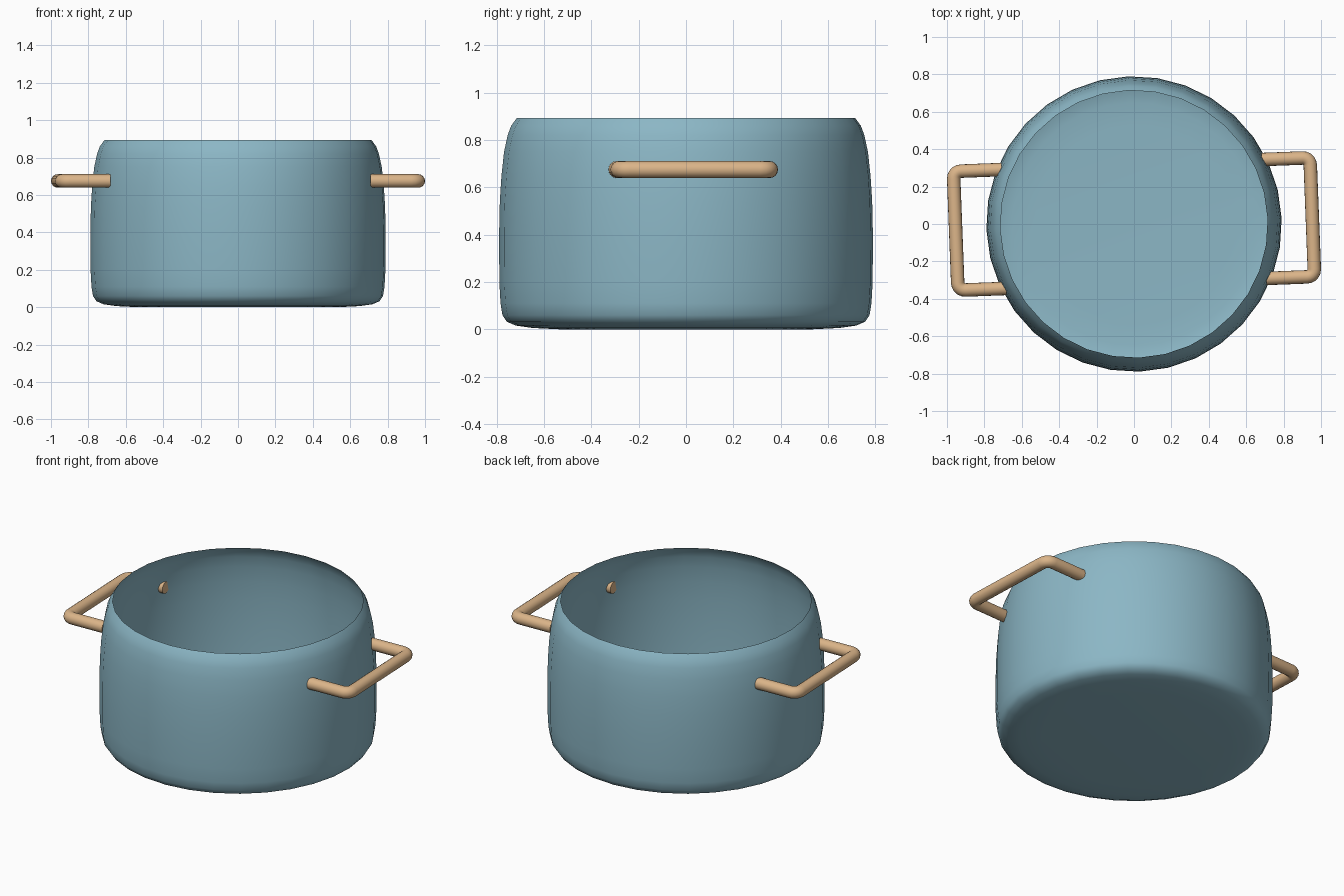
import bpy, bmesh, math
from mathutils import Vector

if "Cube" in bpy.data.objects:
    bpy.data.objects.remove(bpy.data.objects["Cube"])

TURN = math.radians(2.2)   # whole pot is turned slightly about z


def material(name, rgb):
    m = bpy.data.materials.new(name)
    m.diffuse_color = (*rgb, 1)
    m.use_nodes = True
    m.node_tree.nodes["Principled BSDF"].inputs["Base Color"].default_value = m.diffuse_color
    return m


def finish(name, bm, mat, angle):
    bmesh.ops.recalc_face_normals(bm, faces=bm.faces)
    mesh = bpy.data.meshes.new(name)
    bm.to_mesh(mesh)
    bm.free()
    obj = bpy.data.objects.new(name, mesh)
    bpy.context.collection.objects.link(obj)
    mesh.materials.append(mat)
    bpy.ops.object.select_all(action='DESELECT')
    obj.select_set(True)
    bpy.context.view_layer.objects.active = obj
    bpy.ops.object.shade_smooth_by_angle(angle=math.radians(angle))
    return obj


def bridge(bm, rings):
    for a, b in zip(rings, rings[1:]):
        n = len(a)
        for i in range(n):
            j = (i + 1) % n
            bm.faces.new((a[i], a[j], b[j], b[i]))


blue = material("enamel_blue", (0.26, 0.47, 0.56))
tan = material("wood_tan", (0.71, 0.46, 0.25))

# Pot body: thin open shell turned from a profile (radius, height)
profile = [(0.53, 0), (0.65, 0.006), (0.72, 0.016), (0.757, 0.032),
           (0.776, 0.06), (0.784, 0.11), (0.789, 0.2), (0.79, 0.4),
           (0.787, 0.54), (0.78, 0.65), (0.769, 0.75), (0.754, 0.82),
           (0.739, 0.86), (0.715, 0.893)]
SIDES = 32
bm = bmesh.new()
rings = []
for r, z in profile:
    angles = [TURN + math.tau * i / SIDES for i in range(SIDES)]
    rings.append([bm.verts.new((r * math.cos(a), r * math.sin(a), z)) for a in angles])
bridge(bm, rings)
bm.faces.new(rings[0][::-1])
finish("pot_body", bm, blue, 60)


# Handles: round bar swept along a U path with tight bends
def handle(name, turn):
    inner, outer, half, z, rad, bend = 0.695, 0.954, 0.318, 0.675, 0.036, 0.04
    path = [Vector((inner, -half))]
    for side, start in ((-1, -90), (1, 0)):
        for k in range(6):
            a = math.radians(start + 18 * k)
            path.append(Vector((outer - bend + bend * math.cos(a),
                                side * (half - bend) + bend * math.sin(a))))
    path.append(Vector((inner, half)))
    bm = bmesh.new()
    rings = []
    for i, p in enumerate(path):
        t = (path[min(i + 1, len(path) - 1)] - path[max(i - 1, 0)]).normalized()
        if i <= 1:
            t = Vector((1, 0))
        elif i >= len(path) - 2:
            t = Vector((-1, 0))
        side = Vector((t.y, -t.x))
        ring = []
        for k in range(16):
            a = math.tau * k / 16
            q = p + side * rad * math.cos(a)
            ring.append(bm.verts.new((q.x, q.y, z + rad * math.sin(a))))
        rings.append(ring)
    bridge(bm, rings)
    bm.faces.new(rings[0])
    bm.faces.new(rings[-1][::-1])
    finish(name, bm, tan, 40).rotation_euler.z = turn


handle("right_handle", TURN)
handle("left_handle", TURN + math.pi)
